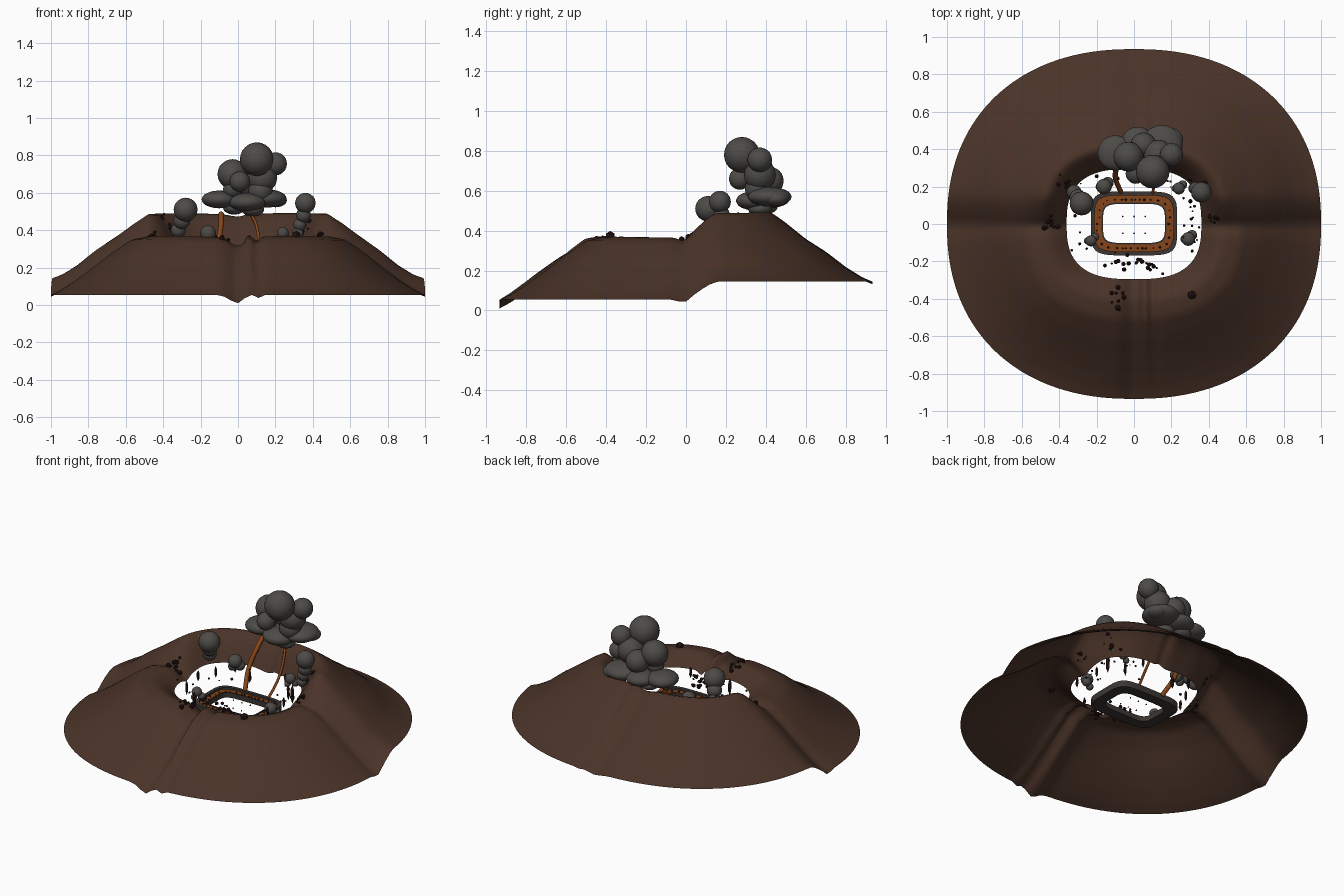
import bpy, bmesh, math, random
from mathutils import Vector

random.seed(4)
old = bpy.data.objects.get("Cube")
if old:
    bpy.data.objects.remove(old, do_unlink=True)


def material(name, color):
    m = bpy.data.materials.new(name)
    m.use_nodes = True
    m.diffuse_color = (*color, 1)
    m.node_tree.nodes["Principled BSDF"].inputs["Base Color"].default_value = (*color, 1)
    return m


EARTH = material("brown earth", (0.068, 0.033, 0.021))
SMOKE = material("grey smoke", (0.075, 0.070, 0.064))
LAVA = material("dull orange lava", (0.24, 0.06, 0.01))
CRUST = material("dark grey crust", (0.045, 0.037, 0.032))
ROCK = material("dark maroon rock", (0.022, 0.008, 0.008))


def finish(bm, name, mat, smooth=True):
    mesh = bpy.data.meshes.new(name)
    bm.to_mesh(mesh)
    bm.free()
    mesh.materials.append(mat)
    for p in mesh.polygons:
        p.use_smooth = smooth
    ob = bpy.data.objects.new(name, mesh)
    bpy.context.collection.objects.link(ob)
    return ob


def oval(angle, a, b, n):
    """Point on a rounded-square outline in a given direction."""
    c, s = math.cos(angle), math.sin(angle)
    r = (abs(c / a) ** n + abs(s / b) ** n) ** (-1 / n)
    return Vector((r * c, r * s))


def interp(points, t):
    for (t0, z0), (t1, z1) in zip(points, points[1:]):
        if t <= t1:
            return z0 + (z1 - z0) * (t - t0) / (t1 - t0)
    return points[-1][1]


def bump(v, centre, width):
    return math.exp(-((v - centre) / width) ** 2)


# Mountain shell: low front slope, higher back slope, open crater
FRONT = [(0, .30), (.08, .34), (.18, .37), (.33, .35), (.48, .285), (.64, .205),
         (.79, .135), (.91, .085), (1, .055)]
BACK = [(0, .33), (.08, .42), (.15, .48), (.21, .49), (.31, .445), (.47, .365),
        (.63, .295), (.79, .215), (.92, .165), (1, .145)]


def ground(x, y, t):
    s = min(1, max(0, (y + .03) / .2))
    s = s * s * (3 - 2 * s)
    z = interp(FRONT, t) * (1 - s) + interp(BACK, t) * s
    # gullies on the four axes, deepest at the front
    gully = -.045 * bump(x, .0, .06) + .03 * bump(x, .055, .02) - .02 * bump(x, .1, .02)
    z += gully * (1 if y < 0 else .3)
    z -= .018 * bump(y, -.01, .035)
    z += .006 * math.sin(9 * x + 2) * math.sin(7 * y + 1) * math.sin(math.pi * t)
    return max(0, z)


SEGS, RINGS = 160, 24
bm = bmesh.new()
grid = []
for i in range(RINGS + 1):
    t = i / RINGS
    row = []
    for j in range(SEGS):
        a = math.tau * j / SEGS
        p = oval(a, .36, .295, 2.8).lerp(oval(a, 1, .935, 2.25), t)
        row.append(bm.verts.new((p.x, p.y, ground(p.x, p.y, t))))
    grid.append(row)
for i in range(RINGS):
    for j in range(SEGS):
        k = (j + 1) % SEGS
        bm.faces.new((grid[i][j], grid[i + 1][j], grid[i + 1][k], grid[i][k]))
finish(bm, "mountain_slope", EARTH)


# Floating rounded-rectangle ring, swept from a box section
def ring(name, mat, inner, outer, z0, z1, segs=72):
    bm = bmesh.new()
    loops = []
    for off, z in ((inner, z0), (outer, z0), (outer, z1), (inner, z1)):
        pts = [oval(math.tau * j / segs, .165 + off, .105 + off, 5) for j in range(segs)]
        loops.append([bm.verts.new((p.x, p.y + .003, z)) for p in pts])
    for a, b in zip(loops, loops[1:] + loops[:1]):
        for j in range(segs):
            k = (j + 1) % segs
            bm.faces.new((a[j], a[k], b[k], b[j]))
    bmesh.ops.recalc_face_normals(bm, faces=bm.faces)
    finish(bm, name, mat, smooth=False)


ring("ring_base", CRUST, 0, .066, .195, .215)
ring("ring_outer_kerb", CRUST, .045, .066, .215, .235)
ring("ring_inner_kerb", CRUST, 0, .008, .215, .228)
ring("ring_lava", LAVA, .008, .045, .215, .222)


# Lava streams down the back wall to the ring
def stream(name, points, radius):
    cu = bpy.data.curves.new(name, "CURVE")
    cu.dimensions = "3D"
    cu.bevel_depth = radius
    cu.bevel_resolution = 2
    cu.resolution_u = 6
    cu.use_fill_caps = True
    sp = cu.splines.new("BEZIER")
    sp.bezier_points.add(len(points) - 1)
    for bp, co in zip(sp.bezier_points, points):
        bp.co = co
        bp.handle_left_type = bp.handle_right_type = "AUTO"
    cu.materials.append(LAVA)
    bpy.context.collection.objects.link(bpy.data.objects.new(name, cu))


stream("lava_stream_right", [(-.09, .38, .49), (-.09, .32, .44), (-.1, .25, .33), (-.07, .17, .225)], .014)
stream("lava_stream_left", [(.07, .38, .49), (.1, .32, .42), (.11, .25, .32), (.1, .16, .225)], .008)


def blobs(name, mat, items, subdiv, smooth):
    """Join ellipsoids given as x, y, z, radius and optional height ratio."""
    bm = bmesh.new()
    for x, y, z, r, *h in items:
        made = bmesh.ops.create_icosphere(bm, subdivisions=subdiv, radius=r)["verts"]
        for v in made:
            v.co.z *= h[0] if h else 1
            v.co += Vector((x, y, z))
    finish(bm, name, mat, smooth)


# Smoke plumes
blobs("main_smoke_plume", SMOKE, [
    (.10, .28, .78, .09), (-.03, .36, .70, .08), (.20, .37, .755, .062), (.13, .37, .68, .08),
    (.01, .27, .66, .055), (.05, .42, .65, .07), (-.03, .35, .62, .05), (.12, .36, .61, .065),
    (-.10, .38, .565, .095, .5), (.02, .43, .56, .09, .5), (.15, .42, .57, .11, .45),
    (.20, .45, .56, .062, .6), (.05, .35, .55, .1, .5), (-.02, .40, .52, .06, .6),
    (.08, .37, .51, .06, .6)], 3, True)
blobs("right_smoke_plume", SMOKE, [
    (-.28, .11, .51, .064), (-.30, .14, .45, .045), (-.32, .17, .40, .04)], 3, True)
blobs("left_smoke_plume", SMOKE, [
    (.36, .17, .545, .055), (.35, .18, .48, .04), (.33, .19, .43, .035), (.32, .19, .385, .03)], 3, True)
for name, x, y, z, r in (("back_right_puff", -.16, .20, .385, .042), ("back_left_puff", .24, .19, .385, .032),
                         ("front_left_puff", .29, -.08, .31, .037), ("front_right_puff", -.23, -.09, .28, .03)):
    blobs(name, SMOKE, [(x, y, z, r), (x + .02, y + .02, z - .03, r * .75),
                        (x - .02, y, z - .04, r * .6)], 3, True)


# Rocks on the rim
def on_rim(x, y):
    d = Vector((x, y))
    a = math.atan2(y, x)
    lo, hi = oval(a, .36, .295, 2.8).length, oval(a, 1, .935, 2.25).length
    return ground(x, y, max(0, (d.length - lo) / (hi - lo))) + .006


rocks = [(.31, -.38, on_rim(.31, -.38), .025)]
for cx, cy, spread, count in ((-.45, .01, .045, 12), (-.38, .22, .04, 7), (-.07, -.40, .04, 10),
                              (.42, .03, .05, 8), (.36, .2, .04, 6)):
    for _ in range(count):
        x, y = random.gauss(cx, spread * .6), random.gauss(cy, spread * .6)
        rocks.append((x, y, on_rim(x, y), random.uniform(.006, .017)))
blobs("rim_rocks", ROCK, rocks, 1, False)

# Loose debris hanging inside the crater mouth
debris = []
for _ in range(24):
    debris.append((random.uniform(-.12, .13), random.gauss(-.215, .025),
                   random.uniform(.22, .32), random.uniform(.006, .014)))
for _ in range(28):
    p = oval(random.uniform(-.5, 1.0), .36, .295, 2.8) * random.uniform(.72, .98)
    debris.append((p.x * random.choice((1, 1, -1)), p.y, random.uniform(.22, .36), random.uniform(.004, .01)))
for x in (-.06, 0, .06):
    for y in (-.05, .04):
        debris.append((x, y, .22, .005))
blobs("crater_debris", ROCK, debris, 1, False)

# Broken crust lumps on the ring
lumps = []
for j in range(34):
    p = oval(math.tau * j / 34, .19, .13, 5)
    lumps.append((p.x + random.uniform(-.01, .01), p.y, .224, random.uniform(.003, .008)))
blobs("ring_crust_lumps", ROCK, lumps, 1, False)

# Hanging dark stone columns around the crater mouth
columns = []
for deg in (-160, -125, -60, -25, 5, 22, 40, 60, 110, 128, 150, 172):
    p = oval(math.radians(deg), .36, .295, 2.8) * random.uniform(.8, .95)
    columns.append((p.x, p.y, random.uniform(.28, .33), random.uniform(.009, .014), random.uniform(3, 5)))
blobs("stone_columns", ROCK, columns, 1, False)
